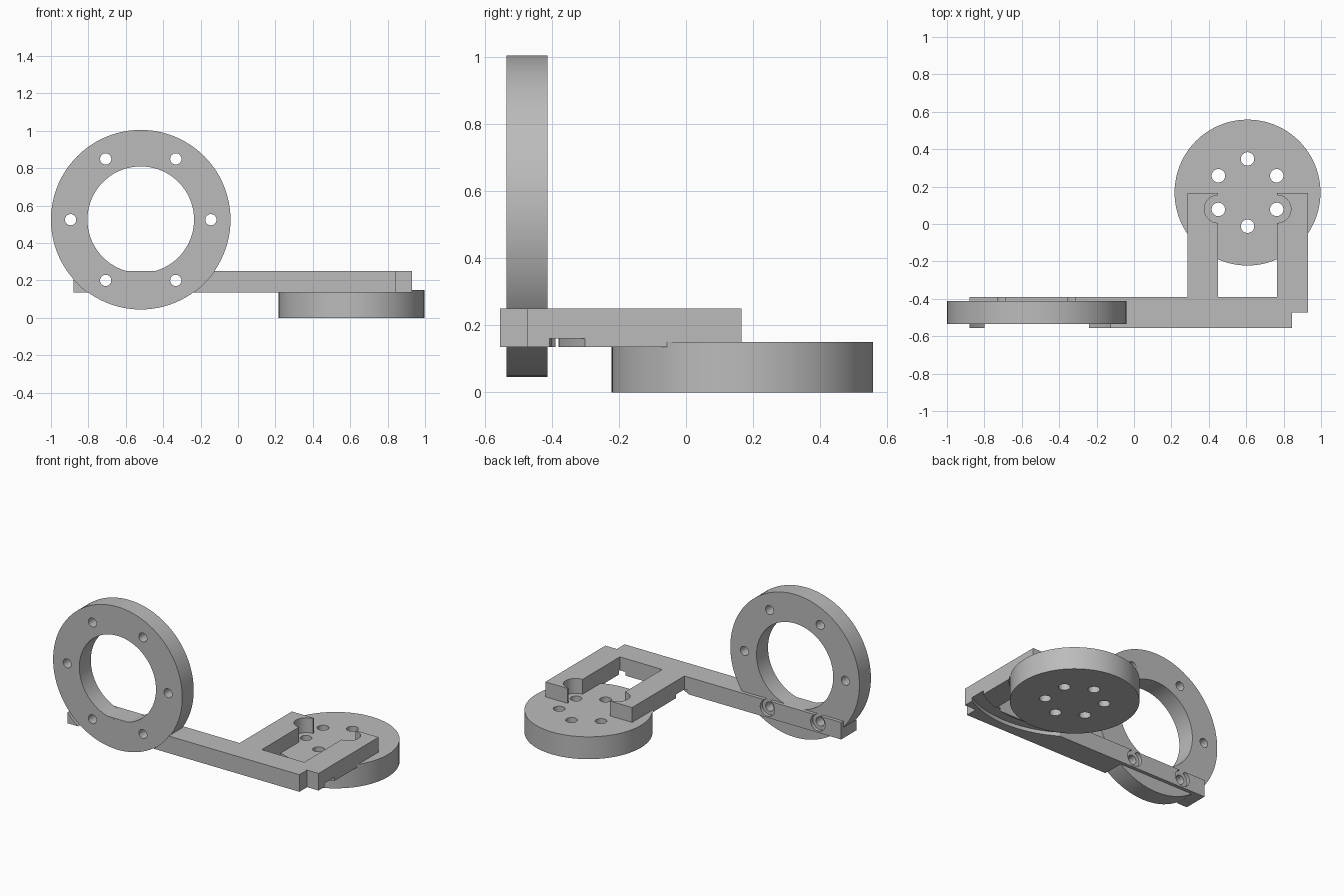
import bpy
import bmesh
from math import cos, sin, pi
from mathutils import Matrix, Vector

cube = bpy.data.objects.get("Cube")
if cube:
    bpy.data.objects.remove(cube, do_unlink=True)

grey = bpy.data.materials.new("plain grey")
grey.use_nodes = True
grey.diffuse_color = (0.5, 0.5, 0.5, 1)
grey.node_tree.nodes["Principled BSDF"].inputs["Base Color"].default_value = (0.5, 0.5, 0.5, 1)


def finish(name, bm):
    bmesh.ops.recalc_face_normals(bm, faces=bm.faces)
    mesh = bpy.data.meshes.new(name)
    bm.to_mesh(mesh)
    bm.free()
    mesh.materials.append(grey)
    obj = bpy.data.objects.new(name, mesh)
    bpy.context.collection.objects.link(obj)
    return obj


def prism(name, points, low, high):
    """Extrude a plan outline between two heights."""
    bm = bmesh.new()
    face = bm.faces.new([bm.verts.new((x, y, low)) for x, y in points])
    new = bmesh.ops.extrude_face_region(bm, geom=[face])["geom"]
    bmesh.ops.translate(bm, vec=(0, 0, high - low),
                        verts=[v for v in new if isinstance(v, bmesh.types.BMVert)])
    return finish(name, bm)


def cylinder(name, start, end, radius, sides=96):
    a, b = Vector(start), Vector(end)
    turn = (b - a).to_track_quat("Z", "Y").to_matrix().to_4x4()
    bm = bmesh.new()
    bmesh.ops.create_cone(bm, cap_ends=True, segments=sides, radius1=radius, radius2=radius,
                          depth=(b - a).length, matrix=Matrix.Translation((a + b) / 2) @ turn)
    return finish(name, bm)


def apply_boolean(obj, tool, operation="DIFFERENCE"):
    mod = obj.modifiers.new("shape", "BOOLEAN")
    mod.operation, mod.solver, mod.object = operation, "EXACT", tool
    bpy.context.view_layer.objects.active = obj
    bpy.ops.object.modifier_apply(modifier=mod.name)


def cut(obj, tool):
    apply_boolean(obj, tool)
    bpy.data.objects.remove(tool, do_unlink=True)


RING_X, RING_Z, RING_R = -0.52, 0.525, 0.48
RING_FRONT, RING_BACK = -0.535, -0.413
DISC_X, DISC_Y, DISC_R, DISC_TOP = 0.607, 0.168, 0.39, 0.15
ARM_LOW, ARM_HIGH = 0.135, 0.25

# Upright flange ring
ring = cylinder("flange_ring", (RING_X, RING_FRONT, RING_Z), (RING_X, RING_BACK, RING_Z), RING_R)
cut(ring, cylinder("bore", (RING_X, -0.7, RING_Z), (RING_X, -0.3, RING_Z), 0.285))

# Beam with a two-pronged fork
outline = [(-0.88, -0.555), (0.845, -0.555), (0.845, -0.473), (0.93, -0.473), (0.93, 0.165),
           (0.765, 0.165), (0.765, -0.39), (0.45, -0.39), (0.45, 0.165), (0.285, 0.165),
           (0.285, -0.39), (-0.88, -0.39)]
bracket = prism("fork_bracket", outline, ARM_LOW, ARM_HIGH)

# Round clearance that leaves the front of the ring flush
cut(bracket, cylinder("front_pocket", (RING_X, -0.7, RING_Z),
                      (RING_X, RING_FRONT + 0.001, RING_Z), RING_R))

# Curved groove under the fork
groove = cylinder("groove", (DISC_X, DISC_Y, 0.1), (DISC_X, DISC_Y, 0.16), 0.66)
cut(groove, cylinder("groove_core", (DISC_X, DISC_Y, 0), (DISC_X, DISC_Y, 0.3), 0.57))
cut(bracket, groove)

# Seat for the disc and screw access in each prong
cut(bracket, cylinder("disc_seat", (DISC_X, DISC_Y, 0), (DISC_X, DISC_Y, DISC_TOP), DISC_R + 0.004))
for x in (0.45, 0.765):
    cut(bracket, cylinder("access", (x, 0.08, 0), (x, 0.08, 0.4), 0.074, 48))

# Counterbores behind the two lower ring holes
for side in (-1, 1):
    x, z = RING_X + side * 0.1875, RING_Z - 0.325
    cut(bracket, cylinder("counterbore", (x, RING_BACK, z), (x, -0.3, z), 0.054, 48))

# Ring bolt holes, passing through the beam as well
for i in range(6):
    x, z = RING_X + 0.375 * cos(i * pi / 3), RING_Z + 0.375 * sin(i * pi / 3)
    hole = cylinder("hole", (x, -0.7, z), (x, -0.3, z), 0.03, 32)
    apply_boolean(ring, hole)
    cut(bracket, hole)

# Flat disc with six holes
disc = cylinder("mounting_disc", (DISC_X, DISC_Y, 0), (DISC_X, DISC_Y, DISC_TOP), DISC_R)
for i in range(6):
    a = pi / 6 + i * pi / 3
    x, y = DISC_X + 0.18 * cos(a), DISC_Y + 0.18 * sin(a)
    cut(disc, cylinder("hole", (x, y, -0.1), (x, y, 0.2), 0.036, 32))

# Smooth the round walls, keep edges crisp
for obj in (ring, bracket, disc):
    bpy.ops.object.select_all(action="DESELECT")
    obj.select_set(True)
    bpy.context.view_layer.objects.active = obj
    bpy.ops.object.shade_smooth_by_angle(angle=0.5)
